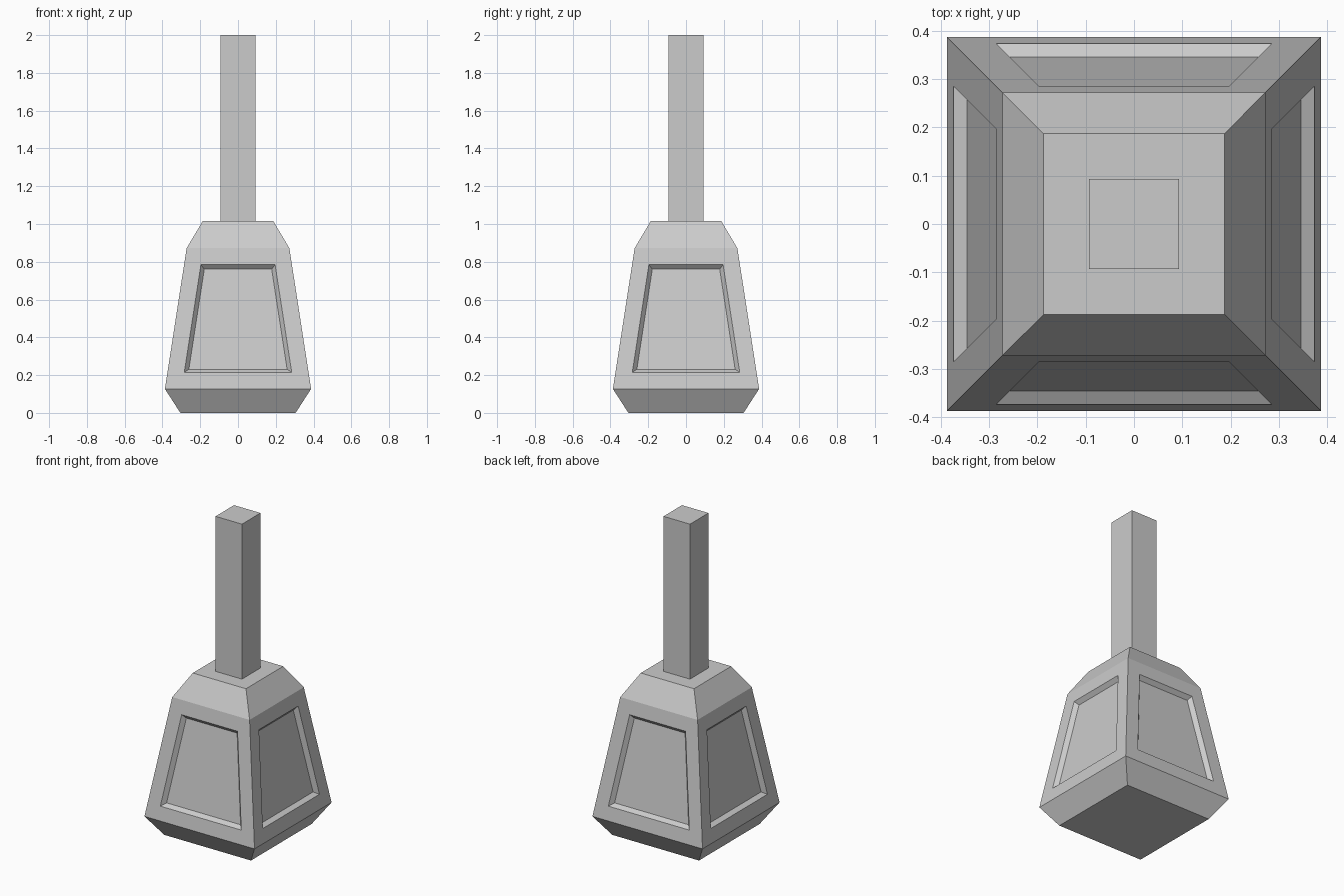
import bpy, bmesh

if "Cube" in bpy.data.objects:
    bpy.data.objects.remove(bpy.data.objects["Cube"])


def square_loft(name, profile, panel_level=None):
    """Stack square rings given as (half width, height); optionally recess panels in one band."""
    bm = bmesh.new()
    rings = [[bm.verts.new((sx * h, sy * h, z))
              for sx, sy in ((-1, -1), (1, -1), (1, 1), (-1, 1))]
             for h, z in profile]
    bm.faces.new(rings[0][::-1])
    bm.faces.new(rings[-1])
    panels = []
    for level, (low, high) in enumerate(zip(rings, rings[1:])):
        for i in range(4):
            j = (i + 1) % 4
            face = bm.faces.new((low[i], low[j], high[j], high[i]))
            if level == panel_level:
                panels.append(face)
    bm.normal_update()
    if panels:
        # flat border, then bevelled recess
        bmesh.ops.inset_individual(bm, faces=panels, thickness=0.088, use_even_offset=True)
        bm.normal_update()
        bmesh.ops.inset_individual(bm, faces=panels, thickness=0.021, depth=-0.025,
                                   use_even_offset=True)
    mesh = bpy.data.meshes.new(name)
    bm.to_mesh(mesh)
    bm.free()
    obj = bpy.data.objects.new(name, mesh)
    bpy.context.collection.objects.link(obj)
    return obj


# Tapered weight with a recessed panel on each of the four sides
square_loft("weight_body",
            [(0.305, 0), (0.387, 0.127), (0.272, 0.872), (0.187, 1.015)],
            panel_level=1)

# Square post rising from the top
square_loft("post", [(0.093, 1.01), (0.093, 2.0)])
